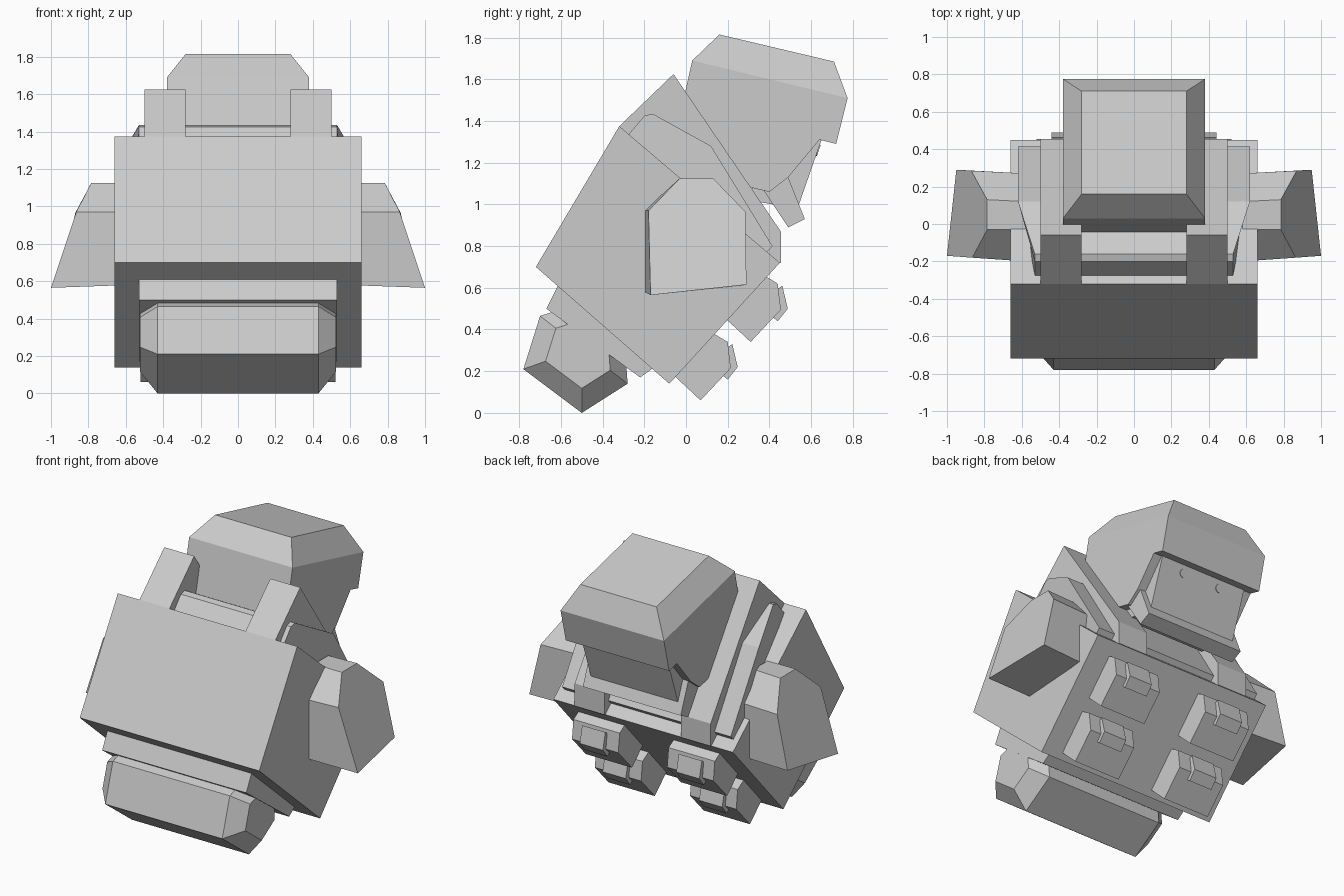
import bpy, bmesh, math
from mathutils import Vector

if "Cube" in bpy.data.objects:
    bpy.data.objects.remove(bpy.data.objects["Cube"])

grey = bpy.data.materials.new("plain_grey")
grey.diffuse_color = (0.6, 0.6, 0.6, 1)
grey.use_nodes = True
grey.node_tree.nodes["Principled BSDF"].inputs["Base Color"].default_value = grey.diffuse_color


def loft(name, rings, smooth=False):
    """Skin equal-length rings of 3D points and cap both ends."""
    bm = bmesh.new()
    vs = [[bm.verts.new(p) for p in r] for r in rings]
    n = len(vs[0])
    for a, b in zip(vs, vs[1:]):
        for i in range(n):
            j = (i + 1) % n
            bm.faces.new((a[i], a[j], b[j], b[i]))
    bm.faces.new(vs[0])
    bm.faces.new(vs[-1])
    bmesh.ops.recalc_face_normals(bm, faces=bm.faces)
    me = bpy.data.meshes.new(name)
    bm.to_mesh(me)
    bm.free()
    me.materials.append(grey)
    ob = bpy.data.objects.new(name, me)
    bpy.context.collection.objects.link(ob)
    if smooth:
        bpy.ops.object.select_all(action='DESELECT')
        ob.select_set(True)
        bpy.context.view_layer.objects.active = ob
        bpy.ops.object.shade_smooth_by_angle(angle=math.radians(35))
    return ob


def block(name, prof, x0, x1):
    """Side profile (y, z) extruded between two x positions."""
    return loft(name, [[(x, y, z) for y, z in prof] for x in (x0, x1)])


def tapered(name, prof):
    """Side profile (y, z, half width), symmetric about x = 0."""
    return loft(name, [[(s * w, y, z) for y, z, w in prof] for s in (-1, 1)])


def pair(name, prof, x0, x1):
    block(name + "_right", prof, x0, x1)
    block(name + "_left", prof, -x0, -x1)


# Main pack body
block("pack_body", [(-.72, .70), (-.32, 1.375), (.45, .72), (-.08, .14)], -.66, .66)

# Flap below the pack
block("bottom_flap", [(-.67, .50), (-.60, .64), (-.10, .28), (-.15, .22), (-.22, .17)], -.53, .53)

# Rolled blanket with bevelled ends
roll = [(-.78, .21), (-.70, .465), (-.50, .53), (-.30, .42), (-.28, .14), (-.50, 0)]


def roll_ring(x, s):
    return [(x, -.5 + (y + .5) * s, .31 + (z - .31) * s) for y, z in roll]


loft("blanket_roll", [roll_ring(-.525, .62), roll_ring(-.43, 1), roll_ring(.43, 1), roll_ring(.525, .62)])

# Vest and shoulder straps
tapered("vest", [(-.28, 1.33, .53), (-.20, 1.425, .53), (-.16, 1.435, .53), (.12, 1.28, .62),
                 (.415, .80, .62), (.32, .70, .62), (-.20, 1.10, .56)])
pair("shoulder_strap", [(-.32, 1.375), (-.06, 1.625), (.455, .87), (.455, .72), (.30, .75)], .28, .50)

# Sleeves
inner = [(-.20, .58), (-.20, .97), (-.03, 1.125), (.12, 1.125), (.27, .965), (.27, .61)]
outer = [(1.0, -.17, .565), (.865, -.18, .97), (.785, -.03, 1.125),
         (.785, .13, 1.125), (.87, .285, .965), (.95, .29, .615)]
for side, s in (("right", 1), ("left", -1)):
    loft("sleeve_" + side, [[(s * .58, y, z) for y, z in inner],
                            [(s * x, y, z) for x, y, z in outer]], True)

# Belly pouches with clasps, two rows
for row, (dy, dz) in (("lower", (0, 0)), ("upper", (.24, .28))):
    pouch = [(-.08, .20), (.07, .06), (.215, .215), (.20, .34), (.10, .40)]
    clasp = [(.15, .20), (.20, .16), (.248, .22), (.222, .33), (.18, .30)]
    pair(row + "_pouch", [(y + dy, z + dz) for y, z in pouch], .18, .52)
    pair(row + "_clasp", [(y + dy, z + dz) for y, z in clasp], .27, .44)

# Helmet: straight sides and a chamfered crown
block("helmet_side", [(.03, 1.69), (.775, 1.51), (.72, 1.29), (.64, 1.31), (.49, 1.13),
                      (.40, 1.06), (.10, 1.13), (-.08, 1.20)], -.38, .38)
loft("helmet_crown", [[(-.38, .03, 1.69), (.38, .03, 1.69), (.38, .775, 1.51), (-.38, .775, 1.51)],
                      [(-.28, .16, 1.815), (.28, .16, 1.815), (.28, .71, 1.685), (-.28, .71, 1.685)]])

# Face and chin guard
block("face", [(.65, 1.31), (.535, .98), (.30, 1.02), (.40, 1.35)], -.32, .32)
block("chin_guard", [(.49, 1.13), (.57, .93), (.49, .89), (.37, 1.07)], -.36, .36)

# Eyes: thin round plates on the face
across, normal = Vector((0, .334, .943)), Vector((0, .943, -.334))
for side, s in (("right", 1), ("left", -1)):
    mid = Vector((s * .14, .632, 1.26))
    loft("eye_" + side, [[mid + normal * d + (Vector((1, 0, 0)) * math.cos(a) + across * math.sin(a)) * .028
                          for a in (math.tau * i / 12 for i in range(12))] for d in (-.004, .005)])
